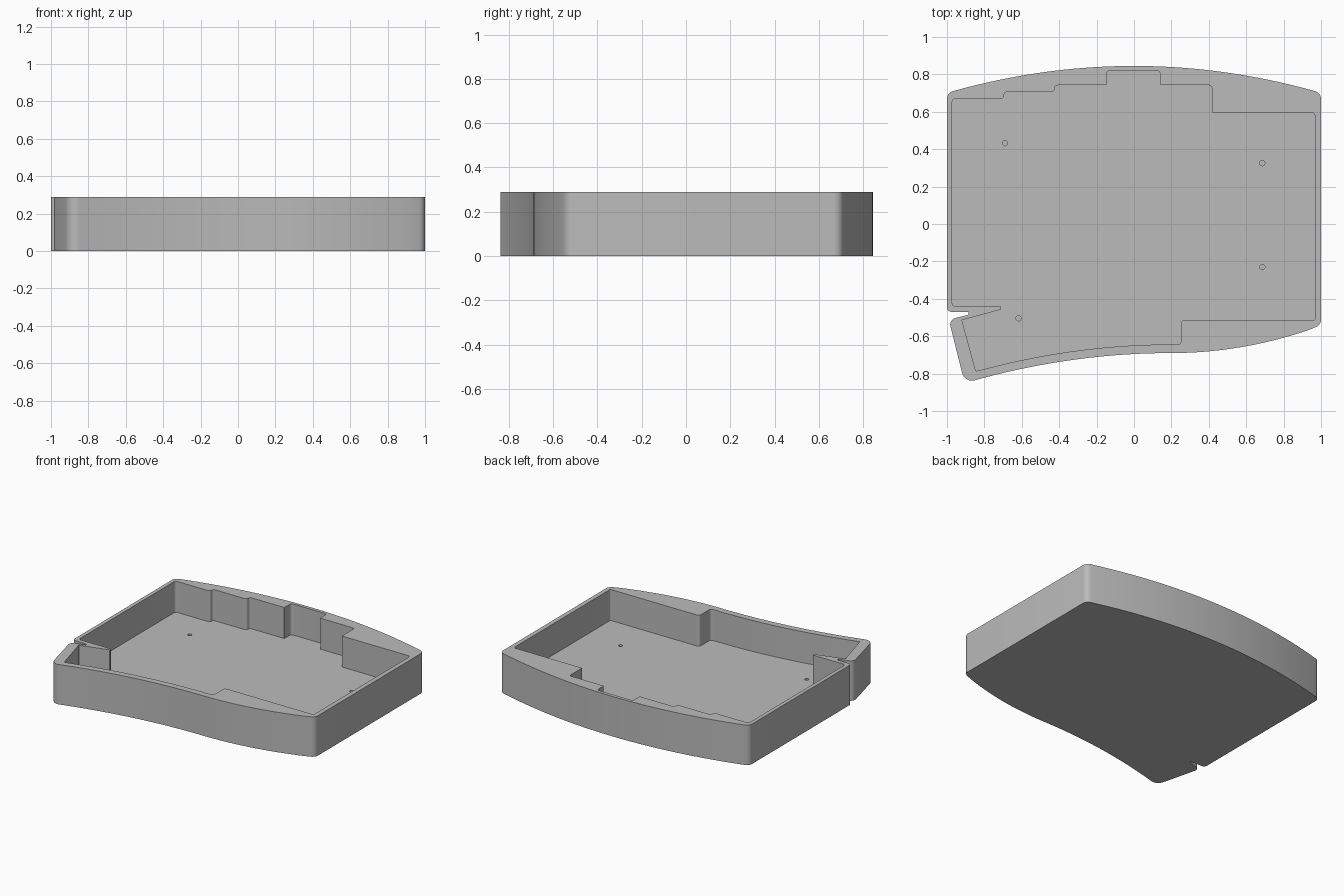
import bpy, bmesh, math
from mathutils import Vector

HEIGHT, FLOOR = 0.29, 0.065

if "Cube" in bpy.data.objects:
    bpy.data.objects.remove(bpy.data.objects["Cube"])

grey = bpy.data.materials.new("plain grey")
grey.use_nodes = True
grey.diffuse_color = (0.5, 0.5, 0.5, 1)
grey.node_tree.nodes["Principled BSDF"].inputs["Base Color"].default_value = (0.5, 0.5, 0.5, 1)


def front_y(x):
    """S-shaped front edge: hollow on the right-hand side, bulging on the left."""
    if x < 0.2:
        return -0.69 - 0.145 * ((x - 0.2) / 1.05) ** 2
    return -0.69 + 0.125 * ((x - 0.2) / 0.74) ** 2


def back_y(x):
    return 0.845 - 0.138 * (x / 0.98) ** 2


def sweep(func, a, b, steps, lift=0.0):
    """Sample an edge curve as unrounded corners."""
    xs = [a + (b - a) * i / steps for i in range(steps + 1)]
    return [(x, func(x) + lift, 0) for x in xs]


def rounded(corners, steps=8):
    """Turn (x, y, radius) corners into a filleted outline."""
    out = []
    for i, (x, y, r) in enumerate(corners):
        p = Vector((x, y))
        if r == 0:
            out.append(p)
            continue
        a = (Vector(corners[i - 1][:2]) - p).normalized()
        b = (Vector(corners[(i + 1) % len(corners)][:2]) - p).normalized()
        half = a.angle(b) / 2
        centre = p + (a + b).normalized() * (r / math.sin(half))
        start = p + a * (r / math.tan(half)) - centre
        turn = start.angle_signed(p + b * (r / math.tan(half)) - centre)
        for k in range(steps + 1):
            t = -turn * k / steps
            c, s = math.cos(t), math.sin(t)
            out.append(centre + Vector((c * start.x - s * start.y, s * start.x + c * start.y)))
    return out


def prism(name, outline, z0, z1):
    bm = bmesh.new()
    face = bm.faces.new([bm.verts.new((p.x, p.y, z0)) for p in outline])
    new = bmesh.ops.extrude_face_region(bm, geom=[face])["geom"]
    bmesh.ops.translate(bm, vec=(0, 0, z1 - z0), verts=[v for v in new if isinstance(v, bmesh.types.BMVert)])
    bmesh.ops.recalc_face_normals(bm, faces=bm.faces)
    mesh = bpy.data.meshes.new(name)
    bm.to_mesh(mesh)
    bm.free()
    mesh.materials.append(grey)
    obj = bpy.data.objects.new(name, mesh)
    bpy.context.collection.objects.link(obj)
    return obj


# Outer body, anticlockwise, with a slanted cable notch on the right-hand side
outer = [(-1, -0.47, 0.025), (-0.885, -0.47, 0.004), (-0.885, -0.485, 0.004),
         (-0.99, -0.512, 0.035), (-0.905, -0.852, 0.055)]
outer += sweep(front_y, -0.83, 0.93, 44)
outer += [(1, -0.54, 0.045), (1, 0.702, 0.045)]
outer += sweep(back_y, 0.94, -0.94, 40)
outer += [(-1, 0.702, 0.045)]
case = prism("tray_case", rounded(outer), 0, HEIGHT)

# Stepped pocket
R = 0.018
pocket = [(-0.972, -0.44, R), (-0.71, -0.44, 0.005), (-0.71, -0.457, 0.005),
          (-0.92, -0.514, 0.004), (-0.846, -0.786, 0.004)]
pocket += sweep(front_y, -0.82, 0.2, 26, 0.046)
pocket += [(0.252, -0.644, R), (0.252, -0.513, R), (0.967, -0.513, 0.006),
           (0.967, 0.596, R), (0.417, 0.596, 0.005), (0.417, 0.742, R),
           (0.14, 0.742, 0.005), (0.14, 0.82, R), (-0.147, 0.82, R),
           (-0.147, 0.742, 0.005), (-0.425, 0.742, R), (-0.425, 0.706, R),
           (-0.695, 0.706, R), (-0.695, 0.67, R), (-0.972, 0.67, R)]
cutters = [prism("pocket_cutter", rounded(pocket), FLOOR, HEIGHT + 0.1)]

# Blind screw holes in the floor
for x, y in [(-0.69, 0.432), (0.686, 0.325), (0.686, -0.23), (-0.617, -0.504)]:
    ring = [Vector((x + 0.014 * math.cos(a), y + 0.014 * math.sin(a)))
            for a in (math.tau * i / 20 for i in range(20))]
    cutters.append(prism("hole_cutter", ring, 0.02, FLOOR + 0.05))

bpy.ops.object.select_all(action="DESELECT")
bpy.context.view_layer.objects.active = case
case.select_set(True)
for cutter in cutters:
    mod = case.modifiers.new("cut", "BOOLEAN")
    mod.operation, mod.solver, mod.object = "DIFFERENCE", "EXACT", cutter
    bpy.ops.object.modifier_apply(modifier=mod.name)
    bpy.data.objects.remove(cutter)

bpy.ops.object.shade_smooth_by_angle(angle=math.radians(30))
